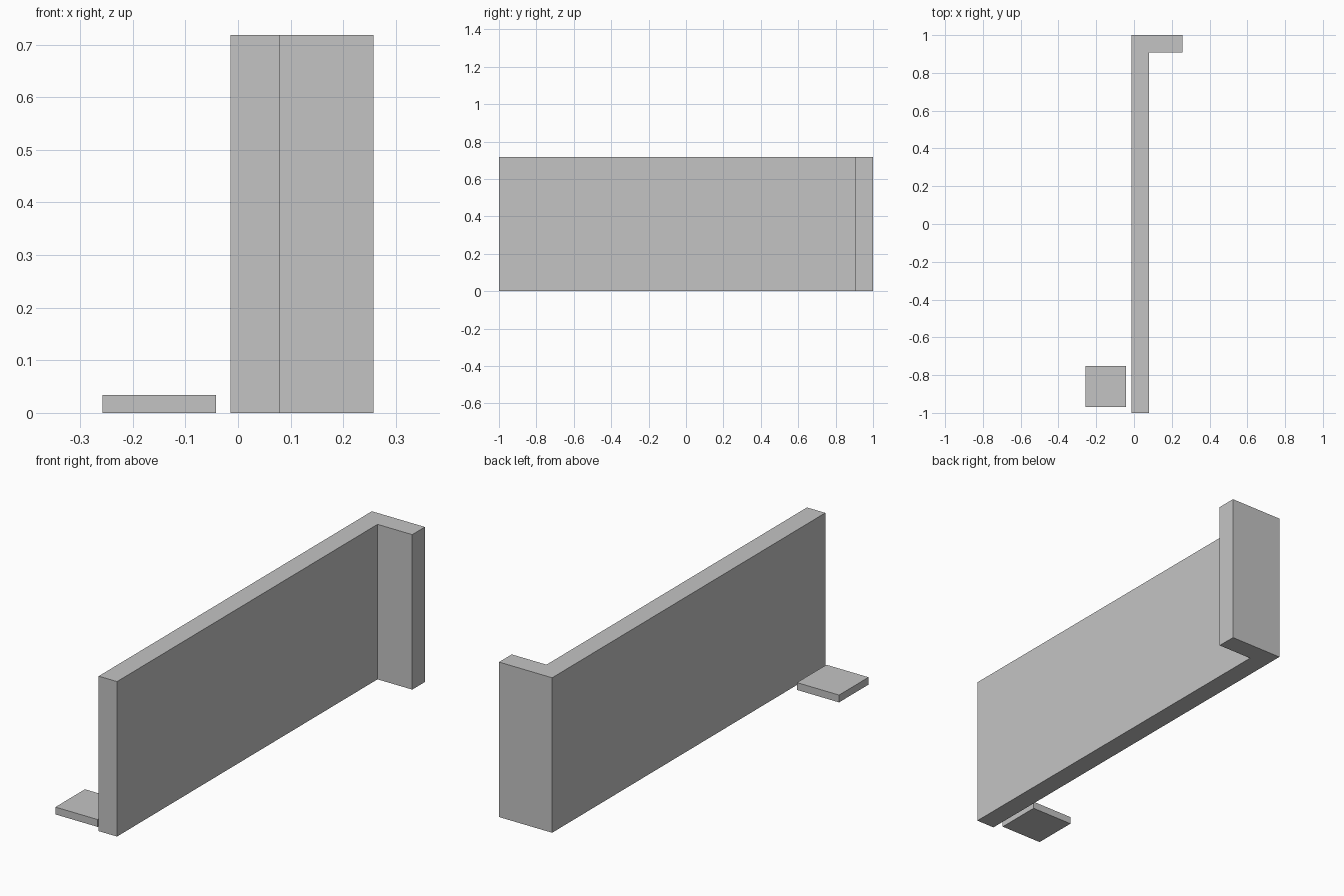
import bpy
import bmesh

cube = bpy.data.objects.get("Cube")
if cube:
    bpy.data.objects.remove(cube, do_unlink=True)

# Single plain grey
grey = bpy.data.materials.new("plain grey")
grey.use_nodes = True
colour = (0.55, 0.55, 0.55, 1)
grey.diffuse_color = colour
grey.node_tree.nodes["Principled BSDF"].inputs["Base Color"].default_value = colour


def extrude_outline(name, outline, height):
    """Raise a floor outline into a solid standing on the ground."""
    bm = bmesh.new()
    base = bm.faces.new([bm.verts.new((x, y, 0)) for x, y in outline])
    raised = bmesh.ops.extrude_face_region(bm, geom=[base], use_keep_orig=True)
    top = [v for v in raised["geom"] if isinstance(v, bmesh.types.BMVert)]
    bmesh.ops.translate(bm, vec=(0, 0, height), verts=top)
    bmesh.ops.recalc_face_normals(bm, faces=bm.faces)
    mesh = bpy.data.meshes.new(name)
    bm.to_mesh(mesh)
    bm.free()
    mesh.materials.append(grey)
    obj = bpy.data.objects.new(name, mesh)
    bpy.context.collection.objects.link(obj)
    return obj


# Long wall with a short return at its back end
wall_left, wall_right, return_end = -0.014, 0.08, 0.258
extrude_outline("corner_wall", [
    (wall_left, -1), (wall_right, -1), (wall_right, 0.907),
    (return_end, 0.907), (return_end, 1), (wall_left, 1)], 0.718)

# Thin square slab lying beside the front end
extrude_outline("floor_slab", [
    (-0.258, -0.968), (-0.042, -0.968), (-0.042, -0.752), (-0.258, -0.752)], 0.034)
